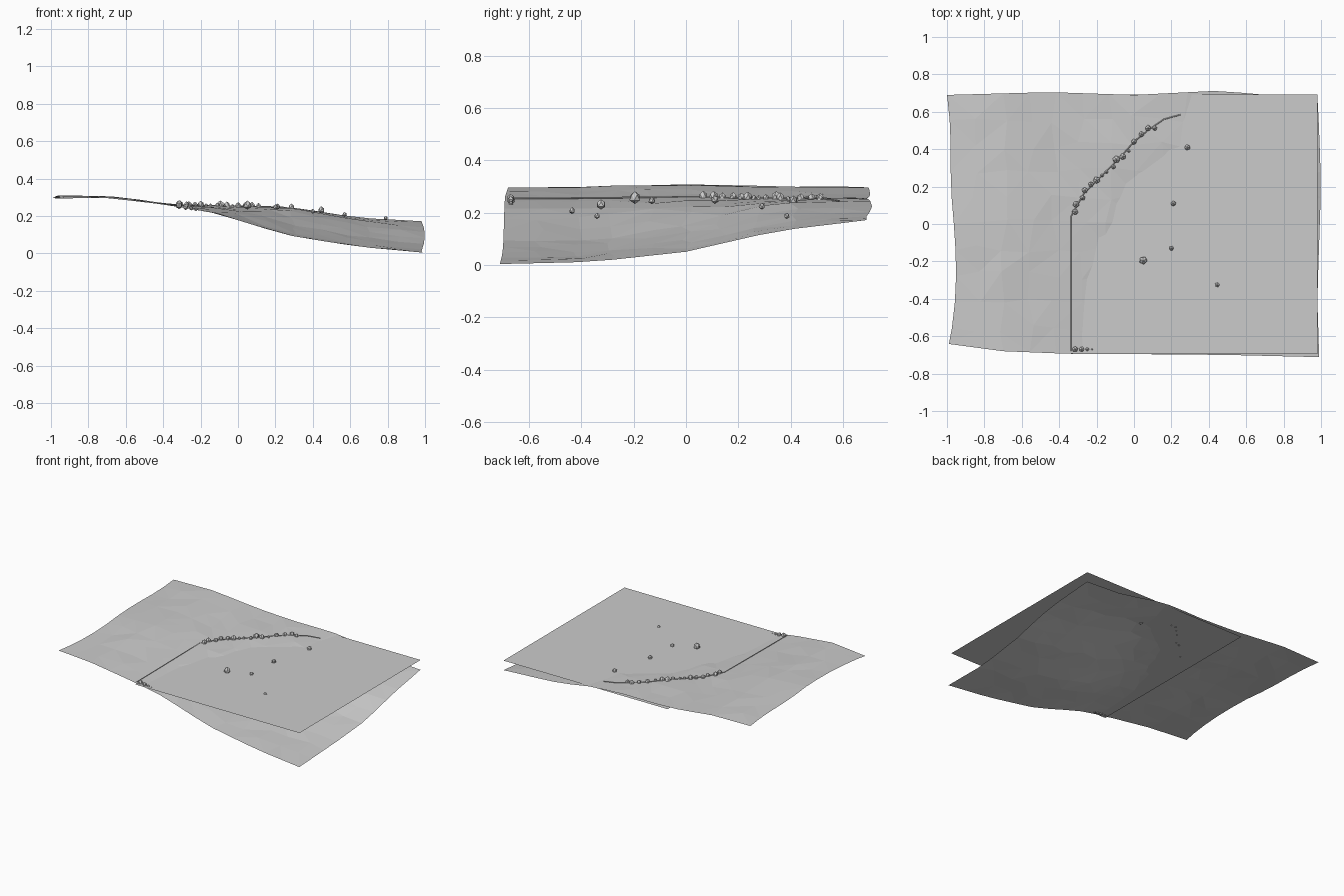
import bpy, bmesh, random
from mathutils import Vector, Matrix

if "Cube" in bpy.data.objects:
    bpy.data.objects.remove(bpy.data.objects["Cube"])

random.seed(4)

# Height control net: columns along x, rows along y
XS = [-1, -.7, -.35, -.1, .1, .3, .65, 1]
YS = [-.7, -.35, 0, .35, .7]
HS = [[.293, .297, .256, .210, .145, .090, .035, .003],
      [.298, .300, .258, .215, .150, .095, .040, .012],
      [.308, .311, .261, .243, .210, .150, .085, .050],
      [.300, .302, .260, .254, .247, .238, .170, .130],
      [.296, .297, .262, .256, .254, .245, .190, .172]]


def lerp_table(keys, vals, t):
    t = min(max(t, keys[0]), keys[-1])
    for i in range(len(keys) - 1):
        if t <= keys[i + 1]:
            f = (t - keys[i]) / (keys[i + 1] - keys[i])
            return vals[i] + (vals[i + 1] - vals[i]) * f
    return vals[-1]


def height(x, y):
    return lerp_table(YS, [lerp_table(XS, row, x) for row in HS], y)


def finish(bm, name):
    me = bpy.data.meshes.new(name)
    bm.to_mesh(me)
    bm.free()
    ob = bpy.data.objects.new(name, me)
    bpy.context.collection.objects.link(ob)
    return ob


# Sloping beach with slightly wandering edges
NX, NY = 14, 10
bm = bmesh.new()
rows = []
for j in range(NY + 1):
    row = []
    for i in range(NX + 1):
        x, y = -.98 + 1.97 * i / NX, -.695 + 1.39 * j / NY
        z = height(x, y)
        if 0 < i < NX and 0 < j < NY:
            x += random.uniform(-.025, .025)
            y += random.uniform(-.025, .025)
            z = height(x, y) + random.uniform(-.003, .003)
        elif i == 0:
            x = lerp_table([-.7, -.35, -.1, .2, .5, .7], [-.99, -.95, -.955, -.98, -.98, -1], y)
        elif i == NX:
            x = lerp_table([-.7, -.4, .2, .5, .7], [.99, .98, 1, .99, .98], y)
        if j == 0:
            y = lerp_table([-1, -.7, -.4, .5, 1], [-.64, -.68, -.692, -.70, -.712], x)
        elif j == NY:
            y = lerp_table([-1, -.45, 0, .48, .66, 1], [.69, .705, .69, .714, .69, .69], x)
        row.append(bm.verts.new((x, y, z)))
    rows.append(row)
for a, b in zip(rows, rows[1:]):
    for i in range(NX):
        bm.faces.new((a[i], a[i + 1], b[i + 1], b[i]))
bmesh.ops.triangulate(bm, faces=bm.faces)
finish(bm, "beach_terrain")

# Flat water sheet
bm = bmesh.new()
bm.faces.new([bm.verts.new(p) for p in
              [(-.337, -.695, .242), (.98, -.695, .242), (.98, .692, .242), (-.337, .692, .242)]])
finish(bm, "water_surface")

# Thin foam line along the shore
path = [(-.337, -.68), (-.337, -.45), (-.337, -.2), (-.337, .04), (-.27, .16), (-.17, .26),
        (-.08, .35), (0, .44), (.08, .505), (.16, .56), (.25, .585)]
cu = bpy.data.curves.new("foam_line", 'CURVE')
cu.dimensions = '3D'
cu.bevel_depth = .003
cu.bevel_resolution = 0
sp = cu.splines.new('POLY')
sp.points.add(len(path) - 1)
for p, (x, y) in zip(sp.points, path):
    p.co = (x, y, height(x, y) + .001, 1)
bpy.context.collection.objects.link(bpy.data.objects.new("foam_line", cu))


# Rough stone with a narrower top
def add_stone(bm, x, y, z, r):
    rot = Matrix.Rotation(random.uniform(0, 6.28), 4, 'Z')
    vs = bmesh.ops.create_icosphere(bm, subdivisions=1, radius=1)['verts']
    for v in vs:
        c = rot @ v.co
        taper = 1 - .2 * c.z
        k = random.uniform(.92, 1.08)
        v.co = Vector((x + c.x * r * taper * k, y + c.y * r * taper * k, z + c.z * r * 1.1))


# Stones on the shore: x, y, radius
shore = [(-.315, .065, .018), (-.31, .105, .018), (-.275, .14, .015), (-.263, .18, .016),
         (-.23, .212, .015), (-.2, .235, .019), (-.17, .26, .010), (-.148, .278, .010),
         (-.11, .305, .013), (-.095, .345, .021), (-.06, .36, .018), (-.028, .39, .009),
         (0, .44, .016), (.04, .48, .016), (.075, .513, .017), (.11, .512, .014),
         (-.315, -.67, .016), (-.28, -.67, .015), (-.25, -.67, .011), (-.225, -.67, .009)]
bm = bmesh.new()
for x, y, r in shore:
    add_stone(bm, x, y, height(x, y) + .3 * r, r)
finish(bm, "shore_stones")

# Stones in the water: x, y, z, radius
bm = bmesh.new()
for s in [(.05, -.195, .258, .022), (.2, -.13, .247, .013), (.21, .11, .25, .015),
          (.285, .41, .248, .016), (.445, -.325, .232, .018), (.4, .29, .225, .012),
          (.57, -.435, .208, .012), (.79, -.34, .188, .011), (.79, .385, .188, .011)]:
    add_stone(bm, *s)
finish(bm, "water_stones")
